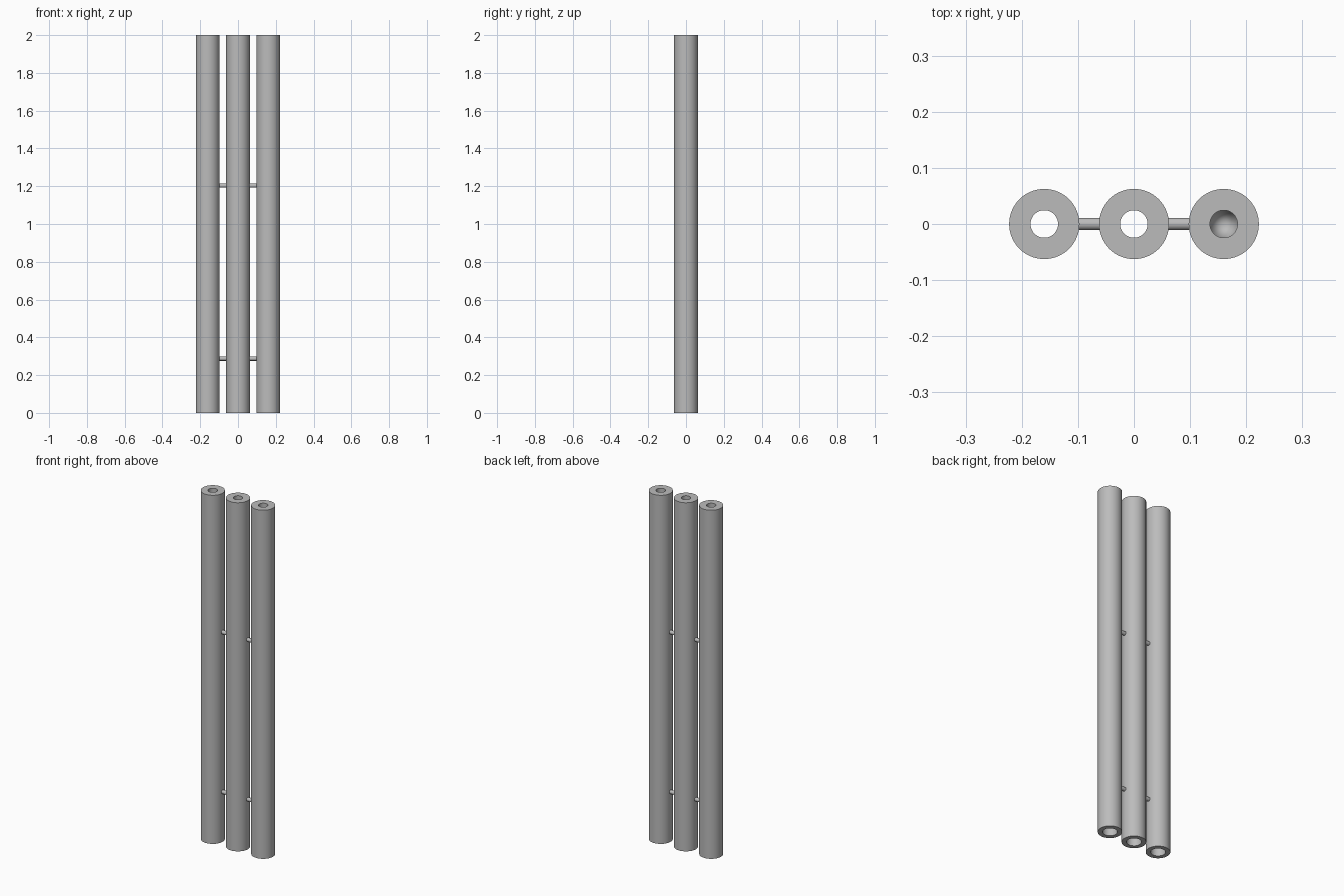
import bpy
import bmesh
from math import radians, pi
from mathutils import Matrix

if "Cube" in bpy.data.objects:
    bpy.data.objects.remove(bpy.data.objects["Cube"])

HEIGHT, OUTER, BORE, MOUTH = 2.0, 0.0625, 0.0245, 0.038
SPACING, SIDES = 0.16, 64

steel = bpy.data.materials.new("grey_steel")
steel.use_nodes = True
steel.diffuse_color = (0.5, 0.5, 0.5, 1)
steel.node_tree.nodes["Principled BSDF"].inputs["Base Color"].default_value = (0.5, 0.5, 0.5, 1)


def finish(name, bm, location):
    bmesh.ops.remove_doubles(bm, verts=bm.verts, dist=1e-5)
    bmesh.ops.recalc_face_normals(bm, faces=bm.faces)
    mesh = bpy.data.meshes.new(name)
    bm.to_mesh(mesh)
    bm.free()
    mesh.materials.append(steel)
    obj = bpy.data.objects.new(name, mesh)
    obj.location = location
    bpy.context.collection.objects.link(obj)
    bpy.ops.object.select_all(action='DESELECT')
    obj.select_set(True)
    bpy.context.view_layer.objects.active = obj
    bpy.ops.object.shade_smooth_by_angle(angle=radians(35))


def lathe(name, profile, x, closed):
    bm = bmesh.new()
    verts = [bm.verts.new((r, 0, z)) for r, z in profile]
    ends = verts[1:] + verts[:1] if closed else verts[1:]
    edges = [bm.edges.new(pair) for pair in zip(verts, ends)]
    bmesh.ops.spin(bm, geom=verts + edges, axis=(0, 0, 1), cent=(0, 0, 0),
                   angle=2 * pi, steps=SIDES, use_merge=True)
    finish(name, bm, (x, 0, 0))


# Two open tubes, their bores widening towards the foot
for name, x in (("right_tube", -SPACING), ("middle_tube", 0)):
    lathe(name, [(MOUTH, 0), (OUTER, 0), (OUTER, HEIGHT), (BORE, HEIGHT)], x, True)

# Third tube, blocked inside by a conical seat
lathe("left_tube", [(0, 1.0), (MOUTH, 0.95), (MOUTH, 0), (OUTER, 0), (OUTER, HEIGHT),
                    (BORE, HEIGHT), (BORE, 1.1), (0, 1.06)], SPACING, False)

# Thin rods joining neighbouring tubes
for level, z in (("lower", 0.287), ("upper", 1.203)):
    for side, x in (("right", -SPACING / 2), ("left", SPACING / 2)):
        bm = bmesh.new()
        bmesh.ops.create_cone(bm, cap_ends=True, segments=32, radius1=0.011, radius2=0.011,
                              depth=0.05, matrix=Matrix.Rotation(pi / 2, 4, 'Y'))
        finish(f"{level}_{side}_rod", bm, (x, 0, z))
